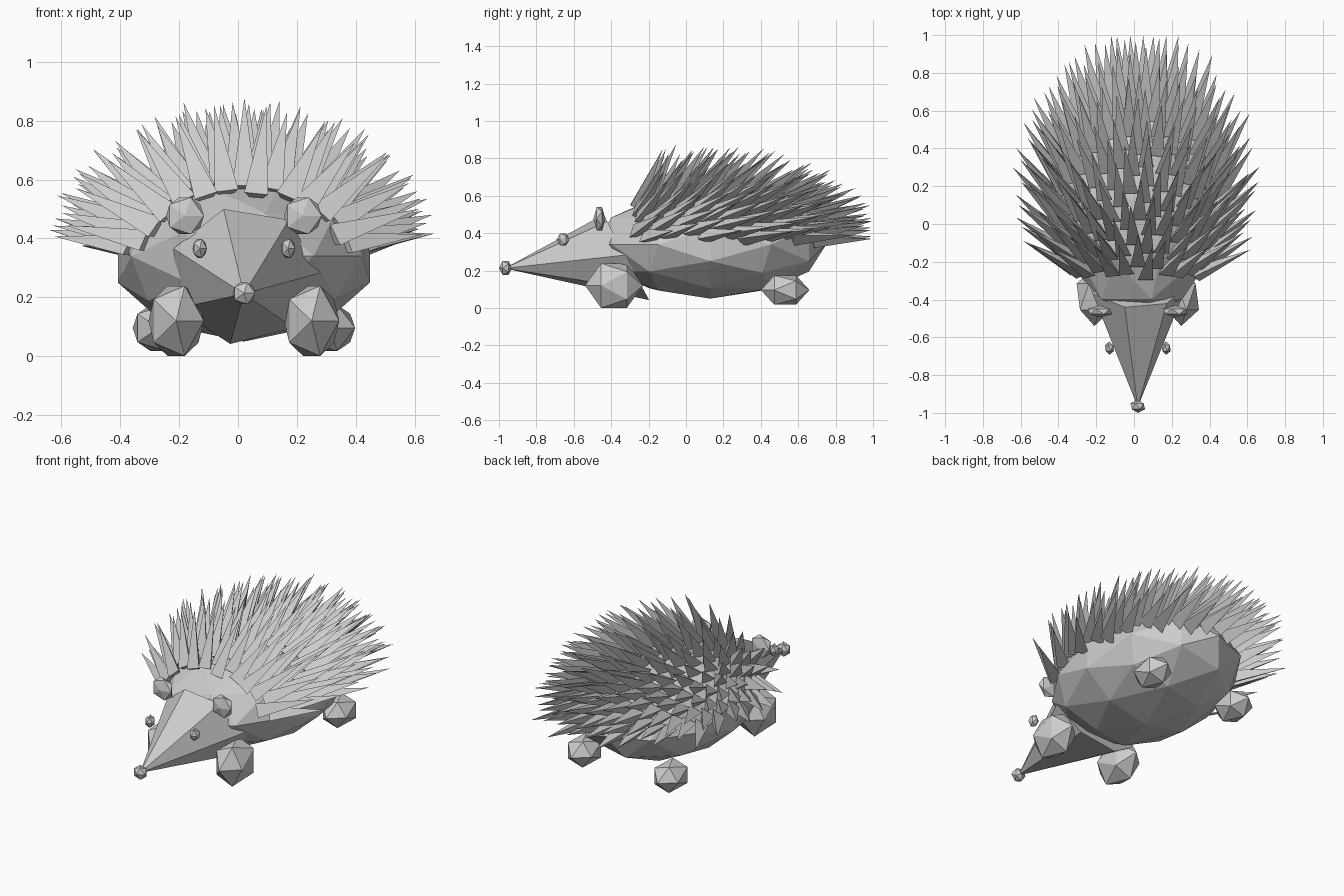
import bpy, bmesh, math, random
from mathutils import Vector, Matrix

if "Cube" in bpy.data.objects:
    bpy.data.objects.remove(bpy.data.objects["Cube"])

random.seed(4)
CX = 0.02  # the animal's own centre line

grey = bpy.data.materials.new("plain_grey")
grey.diffuse_color = (0.6, 0.6, 0.6, 1)
grey.use_nodes = True
grey.node_tree.nodes["Principled BSDF"].inputs["Base Color"].default_value = grey.diffuse_color


def finish(name, bm):
    bmesh.ops.recalc_face_normals(bm, faces=bm.faces)
    mesh = bpy.data.meshes.new(name)
    bm.to_mesh(mesh)
    bm.free()
    mesh.materials.append(grey)
    obj = bpy.data.objects.new(name, mesh)
    bpy.context.collection.objects.link(obj)
    return obj


def ball(name, centre, radii, detail=1):
    # Faceted ball with its poles pointing front and back
    bm = bmesh.new()
    bmesh.ops.create_icosphere(bm, subdivisions=detail, radius=1)
    bmesh.ops.transform(bm, verts=bm.verts,
                        matrix=Matrix.Translation(centre) @ Matrix.Diagonal((*radii, 1))
                        @ Matrix.Rotation(math.pi / 2, 4, 'X'))
    return finish(name, bm)


def pair(name, dx, y, z, radii):
    for side, label in ((-1, "left"), (1, "right")):
        ball(f"{label}_{name}", (CX + side * dx, y, z), radii)


# Body
body_c = Vector((CX, 0.13, 0.34))
body_r = Vector((0.45, 0.62, 0.29))
ball("body", body_c, body_r, 2)

# Head: seven-sided cone with a base leaning forward at the top
bm = bmesh.new()
ring = []
for i in range(7):
    a = math.radians(2.5 + i * 360 / 7)
    ring.append(bm.verts.new((CX + 0.26 * math.cos(a),
                              -0.32 - 0.125 * math.sin(a),
                              0.273 + 0.235 * math.sin(a))))
tip = bm.verts.new((CX, -0.97, 0.212))
bm.faces.new(ring)
for i in range(7):
    bm.faces.new((ring[i], ring[(i + 1) % 7], tip))
finish("head", bm)

# Nose, eyes, ears and feet
ball("nose", (CX, -0.965, 0.214), (0.043, 0.035, 0.043))
pair("eye", 0.15, -0.657, 0.366, (0.027, 0.035, 0.038))
pair("ear", 0.20, -0.463, 0.477, (0.072, 0.032, 0.073))
pair("front_foot", 0.23, -0.385, 0.12, (0.105, 0.155, 0.14))
pair("back_foot", 0.29, 0.53, 0.096, (0.098, 0.13, 0.092))

# Spines: three-sided cones spread over the back, swept to the rear
bm = bmesh.new()
count = 420
for i in range(count):
    h = 1 - 2 * (i + 0.5) / count
    a = i * math.pi * (3 - math.sqrt(5))
    r = math.sqrt(1 - h * h)
    unit = Vector((r * math.cos(a), r * math.sin(a), h))
    root = body_c + unit * body_r * 0.96
    if root.z < 0.365 or root.y < -0.28:
        continue
    aim = Vector((unit.x * 0.9, unit.y + 1.0, unit.z)).normalized()
    aim = (aim + Vector([random.uniform(-0.05, 0.05) for _ in range(3)])).normalized()
    length = random.uniform(0.30, 0.35)
    length = min(length, (0.995 - root.y) / max(aim.y, 0.01))
    turn = Vector((0, 0, 1)).rotation_difference(aim).to_matrix().to_4x4()
    bmesh.ops.create_cone(
        bm, cap_ends=True, segments=3, radius1=0.047, radius2=0, depth=length,
        matrix=Matrix.Translation(root + aim * length / 2) @ turn)
bmesh.ops.remove_doubles(bm, verts=bm.verts, dist=0.0001)
finish("spines", bm)
